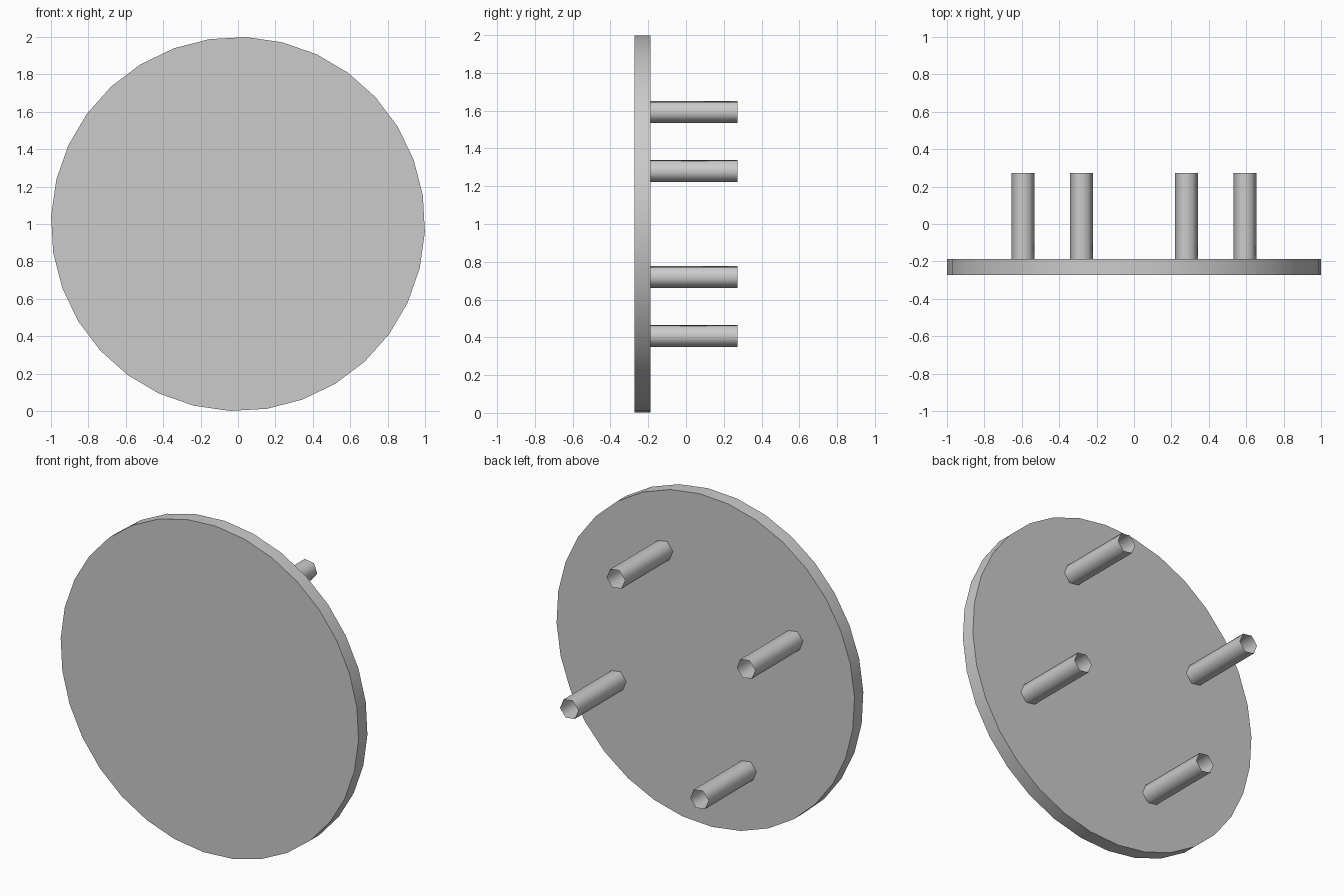
import bpy
import math
from mathutils import Matrix

if "Cube" in bpy.data.objects:
    bpy.data.objects.remove(bpy.data.objects["Cube"])


def rod_along_y(name, sides, radius, y0, y1, x, z, first_angle, fill):
    """Prism along y; first_angle (degrees) is the +x corner's turn in the front view."""
    bpy.ops.mesh.primitive_cylinder_add(vertices=sides, radius=radius,
                                        depth=y1 - y0, end_fill_type=fill)
    ob = bpy.context.object
    ob.name = name
    # put a corner at first_angle, then stand the axis along y
    spin = Matrix.Rotation(math.radians(first_angle - 90), 4, 'Z')
    tip = Matrix.Rotation(math.radians(90), 4, 'X')
    ob.data.transform(tip @ spin)
    ob.location = (x, (y0 + y1) / 2, z)
    bpy.ops.object.shade_smooth_by_angle(angle=math.radians(65))
    return ob


# round plate
rod_along_y("round_plate", 32, 1.0, -0.272, -0.187, 0, 1.0, -2.4, 'NGON')

# four open tubular pegs on the back, a quarter turn apart
peg_ring = 0.656
for i in range(4):
    a = math.radians(64.7 + 90 * i)
    rod_along_y(f"peg_{i + 1}", 6, 0.062, -0.187, 0.272,
                peg_ring * math.cos(a), 1.0 + peg_ring * math.sin(a), -8, 'NOTHING')
